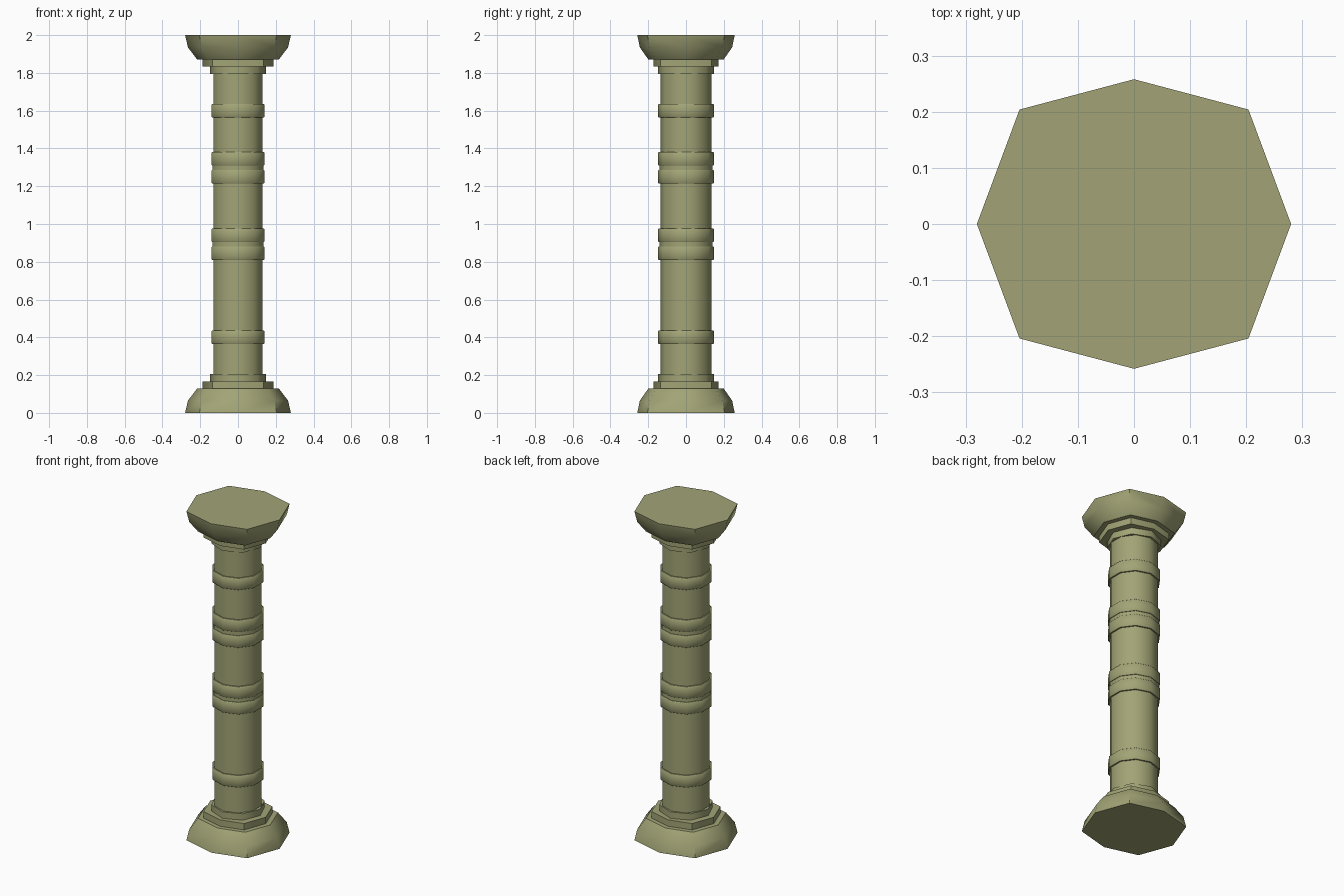
import bpy, bmesh, math

if "Cube" in bpy.data.objects:
    bpy.data.objects.remove(bpy.data.objects["Cube"])

stone = bpy.data.materials.new("olive_stone")
stone.diffuse_color = (0.36, 0.37, 0.18, 1)
stone.use_nodes = True
stone.node_tree.nodes["Principled BSDF"].inputs["Base Color"].default_value = stone.diffuse_color

# Unit cross-sections: a slightly irregular octagon and a regular decagon
D, Y = 0.204 / 0.28, 0.258 / 0.28
PLINTH = [(1, 0), (D, D), (0, Y), (-D, D), (-1, 0), (-D, -D), (0, -Y), (D, -D)]


def regular(n):
    return [(math.cos(math.pi / 2 + math.tau * i / n),
             math.sin(math.pi / 2 + math.tau * i / n)) for i in range(n)]


def loft(name, section, profile):
    """Closed solid from a cross-section scaled along (radius, z) points."""
    bm = bmesh.new()
    rings = [[bm.verts.new((x * r, y * r, z)) for x, y in section]
             for r, z in profile]
    n = len(section)
    for a, b in zip(rings, rings[1:]):
        for i in range(n):
            j = (i + 1) % n
            bm.faces.new((a[i], a[j], b[j], b[i]))
    bm.faces.new(rings[0])
    bm.faces.new(rings[-1])
    bmesh.ops.recalc_face_normals(bm, faces=bm.faces)
    mesh = bpy.data.meshes.new(name)
    bm.to_mesh(mesh)
    bm.free()
    mesh.materials.append(stone)
    ob = bpy.data.objects.new(name, mesh)
    bpy.context.collection.objects.link(ob)
    bpy.ops.object.select_all(action='DESELECT')
    ob.select_set(True)
    bpy.context.view_layer.objects.active = ob
    bpy.ops.object.shade_smooth_by_angle(angle=math.radians(50))
    return ob


decagon = regular(10)

# Base and its mirrored capital: rounded block, collar and neck ring
for end, flip in (("base", False), ("capital", True)):
    def at(profile):
        return [(r, 2 - z if flip else z) for r, z in profile]
    loft(end + "_block", PLINTH,
         at([(0.28, 0), (0.265, 0.065), (0.217, 0.128)]))
    loft(end + "_collar", PLINTH, at([(0.187, 0.12), (0.187, 0.167)]))
    loft(end + "_neck", regular(8), at([(0.149, 0.16), (0.149, 0.206)]))

# Shaft
loft("shaft", decagon, [(0.136, 0.12), (0.136, 1.88)])

# Raised bands, single near the ends and paired in the middle
for i, z in enumerate((0.40, 0.845, 0.94, 1.25, 1.345, 1.60)):
    loft(f"band_{i + 1}", decagon,
         [(0.144, z - 0.036), (0.148, z - 0.031),
          (0.148, z + 0.031), (0.144, z + 0.036)])

# Narrow fillets joining each pair of bands
for i, z in enumerate((0.8925, 1.2975)):
    loft(f"fillet_{i + 1}", decagon, [(0.141, z - 0.02), (0.141, z + 0.02)])
